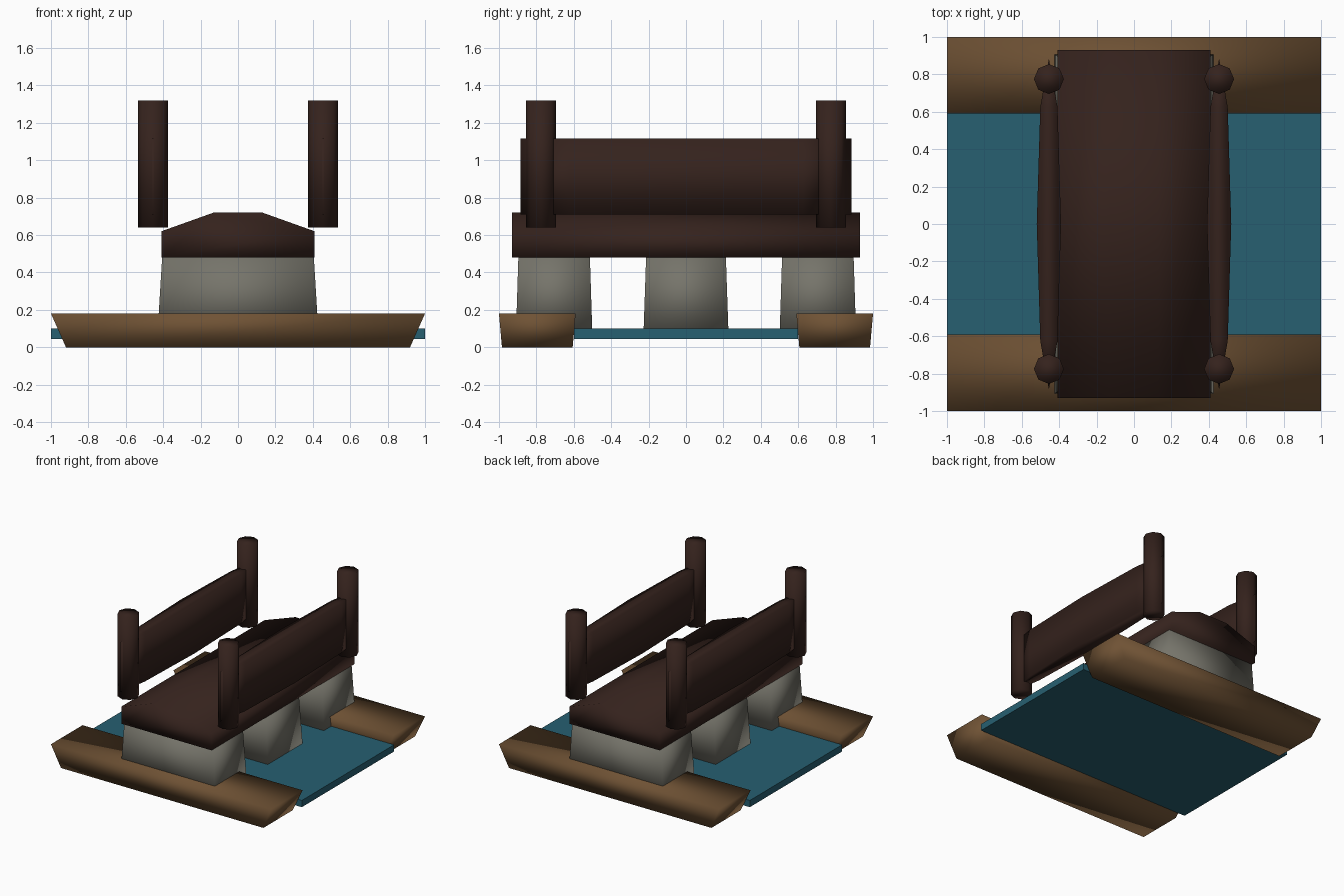
import bpy, math

if "Cube" in bpy.data.objects:
    bpy.data.objects.remove(bpy.data.objects["Cube"])


def material(name, color):
    m = bpy.data.materials.new(name)
    m.diffuse_color = (*color, 1)
    m.use_nodes = True
    m.node_tree.nodes["Principled BSDF"].inputs["Base Color"].default_value = m.diffuse_color
    return m


EARTH = material("earth", (0.16, 0.085, 0.035))
WATER = material("water", (0.02, 0.115, 0.165))
STONE = material("stone", (0.18, 0.175, 0.145))
WOOD = material("dark_wood", (0.035, 0.016, 0.012))


def loft(name, bottom, top, mat, smooth=True):
    """Closed solid between two matching rings of points."""
    n = len(bottom)
    faces = [tuple(reversed(range(n))), tuple(range(n, 2 * n))]
    faces += [(i, (i + 1) % n, n + (i + 1) % n, n + i) for i in range(n)]
    mesh = bpy.data.meshes.new(name)
    mesh.from_pydata(bottom + top, [], faces)
    mesh.polygons.foreach_set("use_smooth", [smooth] * len(mesh.polygons))
    mesh.materials.append(mat)
    obj = bpy.data.objects.new(name, mesh)
    bpy.context.collection.objects.link(obj)
    return obj


def rect(hx, hy, y, z):
    return [(-hx, y - hy, z), (hx, y - hy, z), (hx, y + hy, z), (-hx, y + hy, z)]


def octagon(rx, ry, x, y, z):
    return [(x + rx * math.cos(i * math.pi / 4), y + ry * math.sin(i * math.pi / 4), z)
            for i in range(8)]


# River
loft("water", rect(1, 0.6, 0, 0.045), rect(1, 0.6, 0, 0.10), WATER, False)

# Banks flare towards the top, with stone abutments standing on them
for side, label in ((-1, "front"), (1, "back")):
    loft(label + "_bank", rect(0.92, 0.189, side * 0.795, 0),
         rect(1, 0.205, side * 0.795, 0.18), EARTH)
    loft(label + "_abutment", rect(0.43, 0.204, side * 0.705, 0.08),
         rect(0.405, 0.191, side * 0.705, 0.49), STONE)

# Middle pier
loft("middle_pier", rect(0.43, 0.227, 0, 0.08), rect(0.405, 0.213, 0, 0.49), STONE)

# Cambered deck
profile = [(-0.41, 0.48), (-0.41, 0.62), (-0.13, 0.72), (0.13, 0.72), (0.41, 0.62), (0.41, 0.48)]
loft("deck", [(x, 0.93, z) for x, z in reversed(profile)],
     [(x, -0.93, z) for x, z in reversed(profile)], WOOD)

# Lens-shaped side rails and octagonal posts
for sx, label in ((-1, "left"), (1, "right")):
    x = sx * 0.455
    loft(label + "_rail", octagon(0.065, 0.885, x, 0, 0.71),
         octagon(0.065, 0.885, x, 0, 1.115), WOOD)
    for sy, end in ((-1, "front"), (1, "back")):
        loft(f"{end}_{label}_post", octagon(0.08, 0.08, x, sy * 0.775, 0.64),
             octagon(0.08, 0.08, x, sy * 0.775, 1.32), WOOD)
